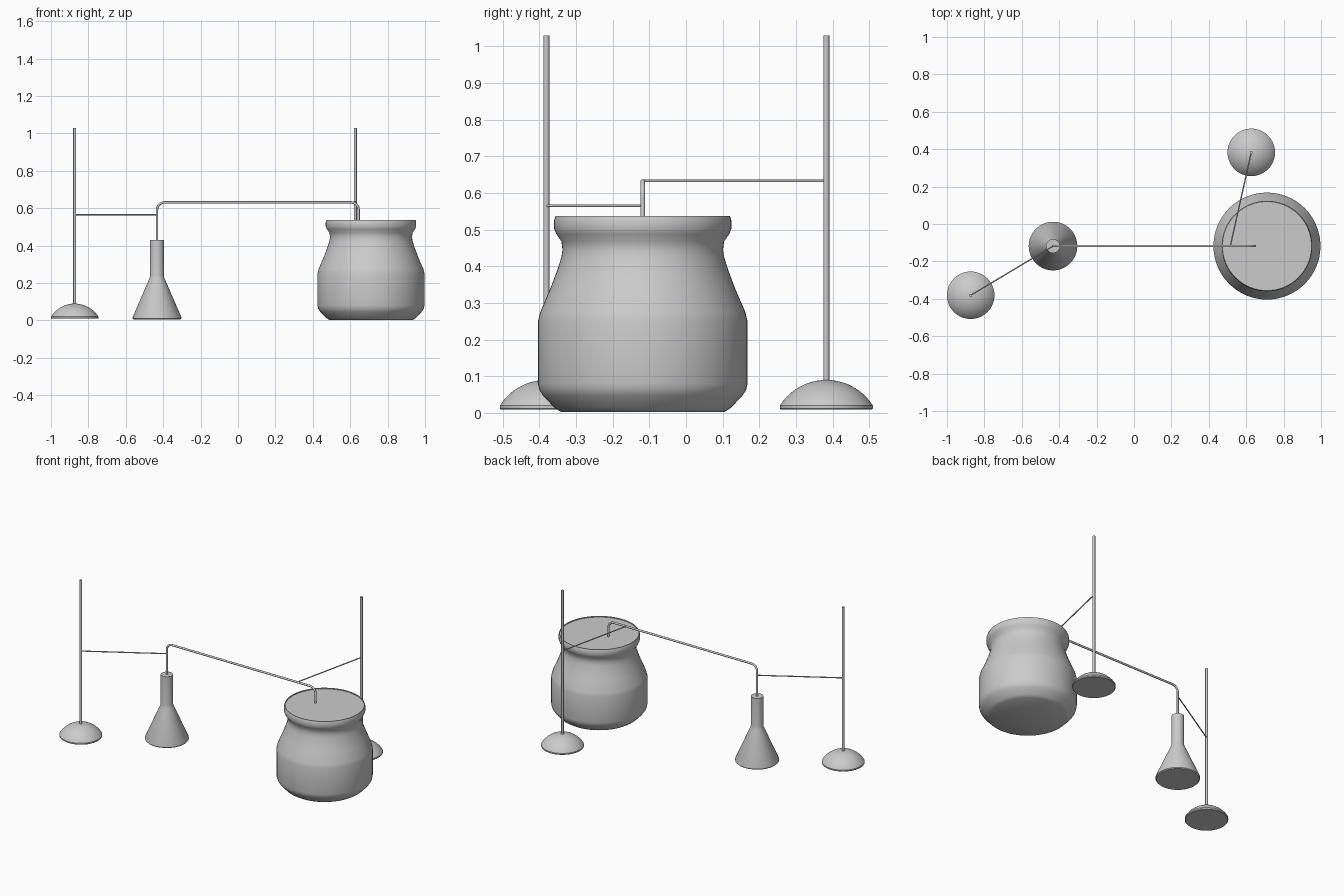
import bpy, bmesh, math
from mathutils import Vector

if "Cube" in bpy.data.objects:
    bpy.data.objects.remove(bpy.data.objects["Cube"])


def lathe(name, profile, center, segments=64):
    """Spin an (r, z) profile around a vertical axis through center."""
    bm = bmesh.new()
    verts = [bm.verts.new((r, 0, z)) for r, z in profile]
    edges = [bm.edges.new(pair) for pair in zip(verts, verts[1:])]
    bmesh.ops.spin(bm, geom=verts + edges, cent=(0, 0, 0), axis=(0, 0, 1),
                   angle=math.tau, steps=segments, use_merge=True)
    bmesh.ops.remove_doubles(bm, verts=bm.verts, dist=1e-5)
    bmesh.ops.recalc_face_normals(bm, faces=bm.faces)
    return finish(name, bm, (center[0], center[1], 0))


def finish(name, bm, location=(0, 0, 0)):
    mesh = bpy.data.meshes.new(name)
    bm.to_mesh(mesh)
    bm.free()
    obj = bpy.data.objects.new(name, mesh)
    obj.location = location
    bpy.context.collection.objects.link(obj)
    bpy.ops.object.select_all(action='DESELECT')
    obj.select_set(True)
    bpy.context.view_layer.objects.active = obj
    bpy.ops.object.shade_smooth_by_angle(angle=math.radians(35))
    return obj


def rod(name, start, end, radius, sides=16):
    """Closed cylinder between two points."""
    a, b = Vector(start), Vector(end)
    bm = bmesh.new()
    bmesh.ops.create_cone(bm, cap_ends=True, segments=sides, radius1=radius,
                          radius2=radius, depth=(b - a).length)
    rot = (b - a).to_track_quat('Z', 'Y').to_matrix()
    bmesh.ops.rotate(bm, verts=bm.verts, matrix=rot, cent=(0, 0, 0))
    return finish(name, bm, (a + b) / 2)


def tube(name, points, radius):
    """Round tube following a path of points."""
    curve = bpy.data.curves.new(name, 'CURVE')
    curve.dimensions = '3D'
    curve.bevel_depth = radius
    curve.bevel_resolution = 3
    curve.use_fill_caps = True
    spline = curve.splines.new('POLY')
    spline.points.add(len(points) - 1)
    for p, co in zip(spline.points, points):
        p.co = (*co, 1)
    obj = bpy.data.objects.new(name, curve)
    bpy.context.collection.objects.link(obj)
    return obj


LINE_Y = -0.118
FLASK = (-0.433, LINE_Y)
POT = (0.711, LINE_Y)
STANDS = {"left": (-0.873, -0.381), "right": (0.627, 0.383)}

# Stands: weighted dome base with a tall pole
dome_r, dome_h, z0 = 0.127, 0.07, 0.02
sphere_r = (dome_r ** 2 + dome_h ** 2) / (2 * dome_h)
span = math.asin(dome_r / sphere_r)
arc = [(sphere_r * math.sin(span * (1 - i / 10)),
        z0 + dome_h - sphere_r + sphere_r * math.cos(span * (1 - i / 10)))
       for i in range(11)]
for side, (x, y) in STANDS.items():
    lathe(side + "_stand_base", [(0, 0.009), (dome_r - 0.003, 0.009), (dome_r, 0.012)] + arc, (x, y))
    rod(side + "_stand_pole", (x, y, 0.05), (x, y, 1.03), 0.008)

# Conical flask
lathe("flask", [(0, 0.005), (0.125, 0.005), (0.13, 0.01), (0.13, 0.018),
                (0.039, 0.228), (0.037, 0.24), (0.037, 0.43), (0, 0.43)], FLASK)

# Round-bellied pot with a flared rim, and the surface closing its mouth
lathe("pot", [(0, 0.002), (0.222, 0.002), (0.24, 0.013), (0.272, 0.047), (0.282, 0.062),
              (0.286, 0.08), (0.286, 0.25), (0.28, 0.275), (0.252, 0.34), (0.235, 0.385),
              (0.222, 0.425), (0.219, 0.445), (0.222, 0.468), (0.236, 0.488),
              (0.242, 0.503), (0.242, 0.525), (0.238, 0.537), (0.234, 0.537),
              (0.234, 0.529)], POT)
lathe("pot_lid", [(0, 0.531), (0.236, 0.531), (0.236, 0.52), (0, 0.52)], POT)

# Bent delivery tube from flask to pot
TOP, BEND, END_X = 0.631, 0.04, 0.645
path = [(FLASK[0], LINE_Y, 0.40)]
for cx, start in ((FLASK[0] + BEND, math.pi), (END_X - BEND, math.pi / 2)):
    for i in range(9):
        a = start - i / 8 * math.pi / 2
        path.append((cx + BEND * math.cos(a), LINE_Y, TOP - BEND + BEND * math.sin(a)))
path.append((END_X, LINE_Y, 0.52))
tube("delivery_tube", path, 0.0065)

# Thin support arms from the poles to the tube
rod("left_support_arm", (*STANDS["left"], 0.565), (*FLASK, 0.565), 0.0035, 12)
rod("right_support_arm", (*STANDS["right"], 0.633), (0.515, LINE_Y, 0.633), 0.0035, 12)
